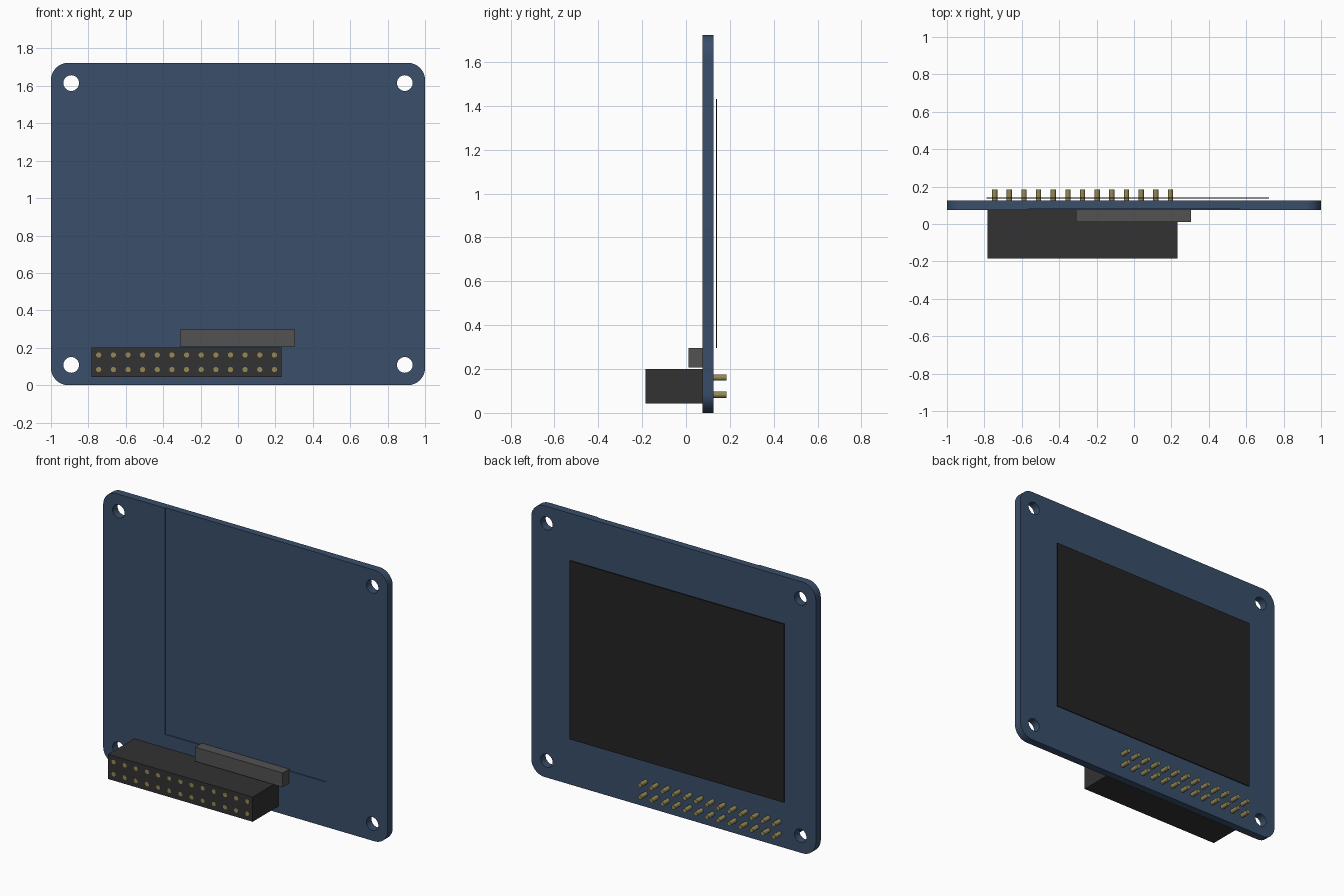
import bpy, bmesh
from math import sin, cos, pi, radians
from mathutils import Matrix, Vector

if "Cube" in bpy.data.objects:
    bpy.data.objects.remove(bpy.data.objects["Cube"])

H = 1.723                      # board height
Y_FRONT, Y_BACK = 0.075, 0.125  # board faces


def material(name, rgb):
    m = bpy.data.materials.new(name)
    m.diffuse_color = (*rgb, 1)
    m.use_nodes = True
    m.node_tree.nodes["Principled BSDF"].inputs["Base Color"].default_value = m.diffuse_color
    return m


blue = material("board_blue", (0.041, 0.077, 0.145))
black = material("socket_black", (0.032, 0.032, 0.032))
grey = material("connector_grey", (0.085, 0.085, 0.085))
dark = material("screen_dark", (0.017, 0.017, 0.017))
gold = material("pin_gold", (0.30, 0.25, 0.09))


def add_box(bm, x0, x1, y0, y1, z0, z1):
    size = Matrix.Diagonal((x1 - x0, y1 - y0, z1 - z0, 1))
    mid = Vector(((x0 + x1) / 2, (y0 + y1) / 2, (z0 + z1) / 2))
    bmesh.ops.create_cube(bm, size=1, matrix=Matrix.Translation(mid) @ size)


def add_rod(bm, x, z, r, y0, y1, sides):
    mat = Matrix.Translation((x, (y0 + y1) / 2, z)) @ Matrix.Rotation(pi / 2, 4, 'X')
    bmesh.ops.create_cone(bm, cap_ends=True, segments=sides, radius1=r,
                          radius2=r, depth=y1 - y0, matrix=mat)


def finish(bm, name, mat=None):
    bmesh.ops.recalc_face_normals(bm, faces=bm.faces[:])
    me = bpy.data.meshes.new(name)
    bm.to_mesh(me)
    bm.free()
    ob = bpy.data.objects.new(name, me)
    bpy.context.collection.objects.link(ob)
    if mat:
        me.materials.append(mat)
    return ob


def smooth(ob):
    bpy.ops.object.select_all(action='DESELECT')
    ob.select_set(True)
    bpy.context.view_layer.objects.active = ob
    bpy.ops.object.shade_smooth_by_angle(angle=radians(30))


def box(name, mat, *dims):
    bm = bmesh.new()
    add_box(bm, *dims)
    return finish(bm, name, mat)


# Circuit board: rounded rectangle pushed through its thickness
R, STEPS = 0.092, 12
bm = bmesh.new()
outline = []
for k, (cx, cz) in enumerate([(1 - R, H - R), (R - 1, H - R), (R - 1, R), (1 - R, R)]):
    for i in range(STEPS + 1):
        a = (k + i / STEPS) * pi / 2
        outline.append(bm.verts.new((cx + R * cos(a), Y_FRONT, cz + R * sin(a))))
face = bm.faces.new(outline)
side = bmesh.ops.extrude_face_region(bm, geom=[face])["geom"]
bmesh.ops.translate(bm, vec=(0, Y_BACK - Y_FRONT, 0),
                    verts=[v for v in side if isinstance(v, bmesh.types.BMVert)])
board = finish(bm, "circuit_board", blue)

# Mounting holes and the shallow cable recess, open at the top edge
bm = bmesh.new()
for x in (-0.892, 0.892):
    for z in (0.108, H - 0.108):
        add_rod(bm, x, z, 0.042, 0, 0.2, 32)
add_box(bm, -0.567, 0.565, 0, Y_FRONT + 0.006, 0.285, H + 0.1)
cutter = finish(bm, "board_cutter")
cutter.hide_render = True
mod = board.modifiers.new("cut", 'BOOLEAN')
mod.operation = 'DIFFERENCE'
mod.solver = 'EXACT'
mod.object = cutter
bpy.context.view_layer.objects.active = board
bpy.ops.object.modifier_apply(modifier=mod.name)
bpy.data.objects.remove(cutter)
smooth(board)

# Parts fixed to the board
box("header_socket", black, -0.783, 0.233, -0.185, Y_FRONT, 0.043, 0.2)
box("ribbon_connector", grey, -0.31, 0.306, 0.012, Y_FRONT + 0.003, 0.207, 0.297)
box("screen_panel", dark, -0.788, 0.721, 0.1365, 0.142, 0.296, 1.431)

# Two rows of thirteen pins running through the socket and board
PITCH = 0.0783
bm = bmesh.new()
for col in range(13):
    for z in (0.083, 0.083 + PITCH):
        add_rod(bm, -0.275 + (col - 6) * PITCH, z, 0.014, -0.1855, 0.185, 16)
smooth(finish(bm, "header_pins", gold))
